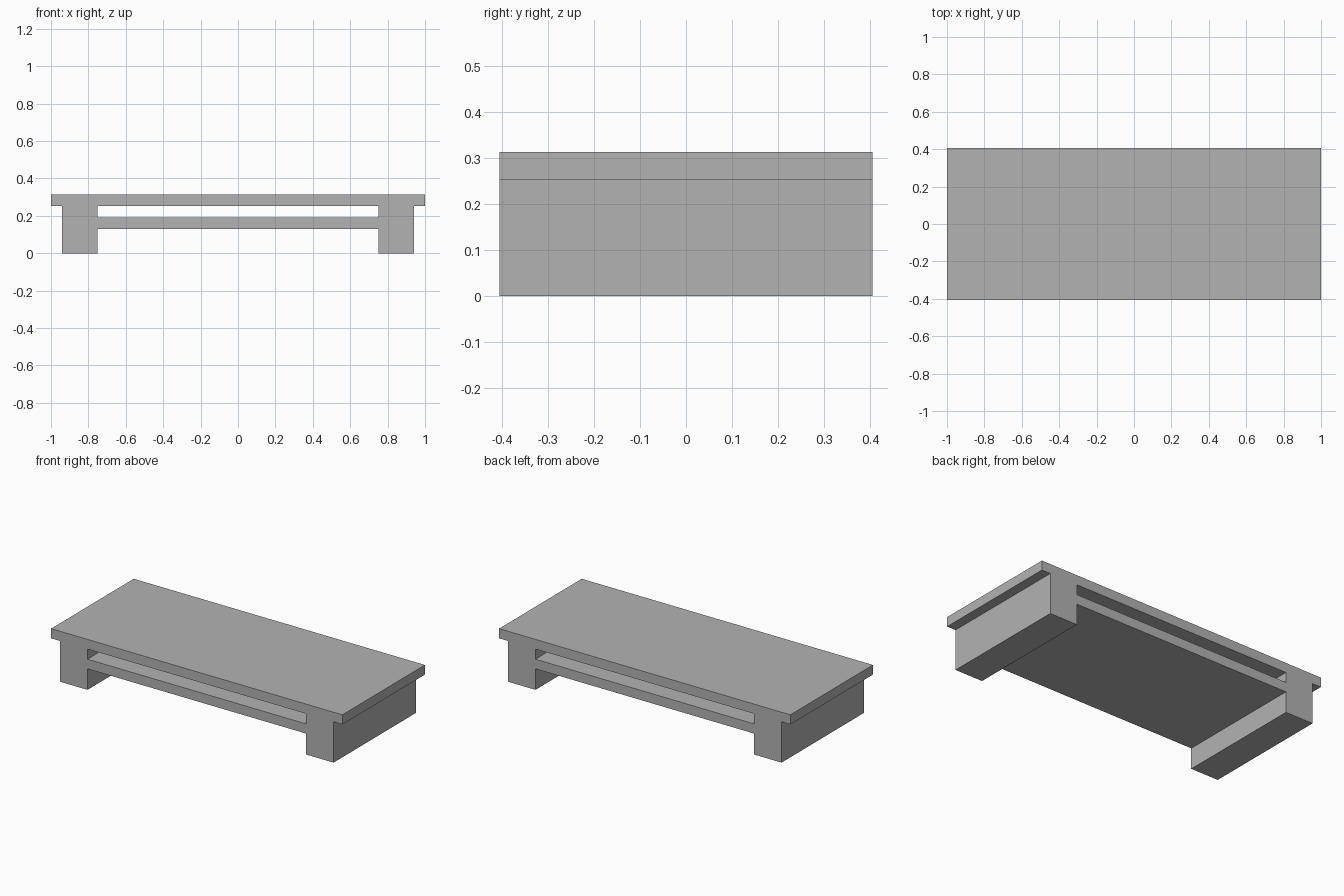
import bpy, bmesh
from mathutils import Vector

cube = bpy.data.objects.get("Cube")
if cube:
    bpy.data.objects.remove(cube, do_unlink=True)

HALF_DEPTH = 0.405

# One grey material
grey = bpy.data.materials.new("plain_grey")
grey.use_nodes = True
colour = (0.45, 0.45, 0.45, 1)
grey.diffuse_color = colour
grey.node_tree.nodes["Principled BSDF"].inputs["Base Color"].default_value = colour

# Right half of the outer outline (shelf underside, leg, overhanging top)
# and of the open slot between shelf and top
outer_half = [(0.75, 0.13), (0.75, 0), (0.94, 0), (0.94, 0.253), (1, 0.253), (1, 0.313)]
slot_half = [(0.75, 0.19), (0.75, 0.253)]


def mirrored_loop(bm, half):
    """Add a closed loop of edges from a half outline mirrored in x."""
    points = half + [(-x, z) for x, z in reversed(half)]
    verts = [bm.verts.new((x, -HALF_DEPTH, z)) for x, z in points]
    return [bm.edges.new((a, b)) for a, b in zip(verts, verts[1:] + verts[:1])]


# Fill the profile around the slot and extrude it through the full depth
bm = bmesh.new()
edges = mirrored_loop(bm, outer_half) + mirrored_loop(bm, slot_half)
bmesh.ops.triangle_fill(bm, use_beauty=True, edges=edges, normal=Vector((0, -1, 0)))
result = bmesh.ops.extrude_face_region(bm, geom=bm.faces[:], use_keep_orig=True)
back = [g for g in result["geom"] if isinstance(g, bmesh.types.BMVert)]
bmesh.ops.translate(bm, verts=back, vec=(0, 2 * HALF_DEPTH, 0))
bmesh.ops.recalc_face_normals(bm, faces=bm.faces[:])

mesh = bpy.data.meshes.new("low_table_with_shelf")
bm.to_mesh(mesh)
bm.free()
mesh.materials.append(grey)
table = bpy.data.objects.new("low_table_with_shelf", mesh)
bpy.context.collection.objects.link(table)
